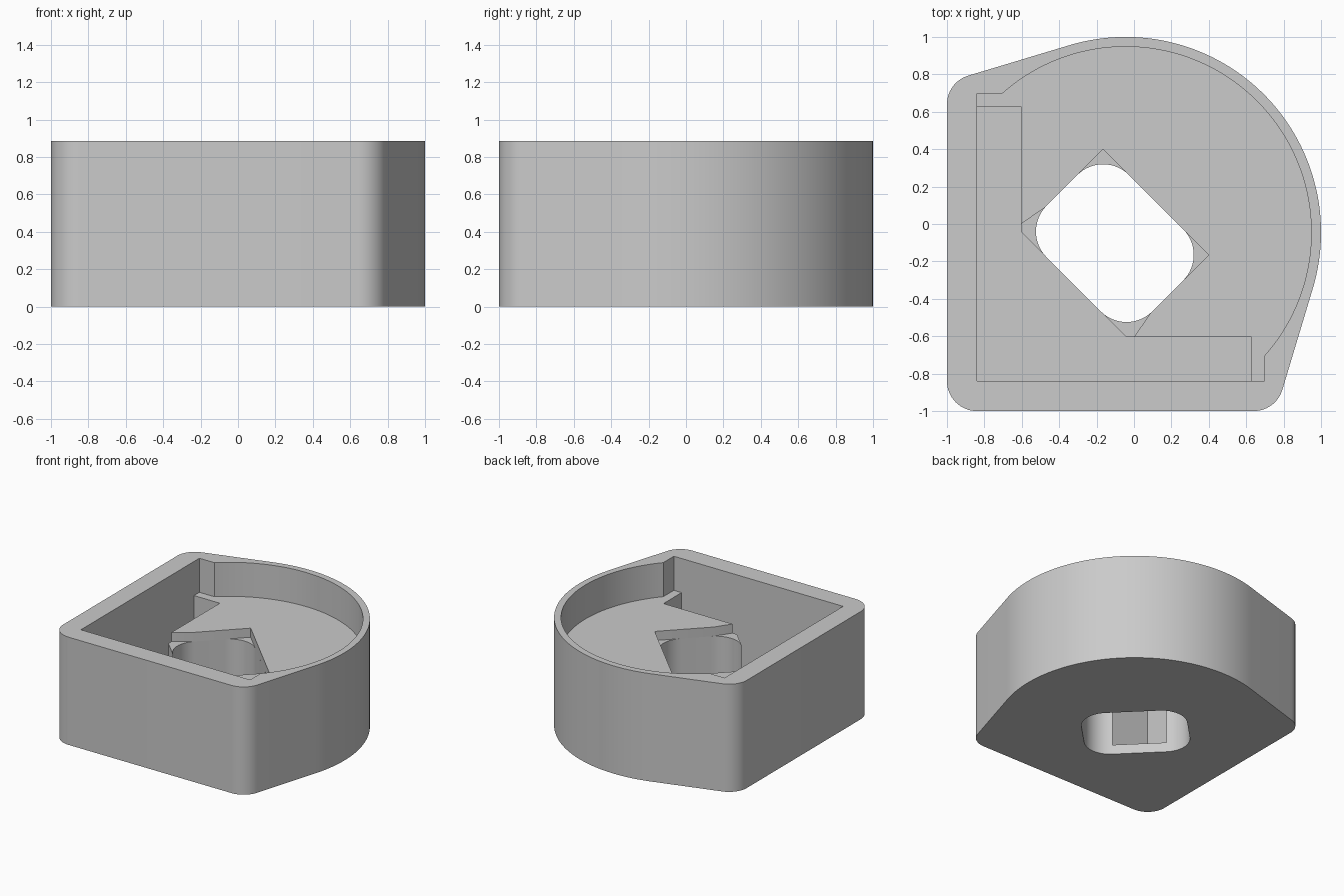
import bpy
import bmesh
from math import cos, sin, pi, radians, atan2
from mathutils import Vector
from mathutils.geometry import convex_hull_2d

default_cube = bpy.data.objects.get("Cube")
if default_cube:
    bpy.data.objects.remove(default_cube, do_unlink=True)

HEIGHT = 0.885
PLATFORM = 0.605      # raised floor inside the rim
LEDGE = 0.53          # small corner ledges around the opening
CHANNEL = 0.08        # bottom of the L-shaped channel
CENTRE = (-0.045, -0.045)


def arc(centre, radius, start, end, steps):
    """Points along an arc, angles in degrees."""
    angles = [radians(start + (end - start) * i / steps) for i in range(steps + 1)]
    return [(centre[0] + radius * cos(a), centre[1] + radius * sin(a)) for a in angles]


def mirrored(points):
    """Complete a profile that is symmetric about the x = y diagonal."""
    return points + [(y, x) for x, y in reversed(points)]


def prism(name, outline, bottom, top):
    """Extrude a flat outline between two heights."""
    bm = bmesh.new()
    face = bm.faces.new([bm.verts.new((x, y, bottom)) for x, y in outline])
    up = bmesh.ops.extrude_face_region(bm, geom=[face])["geom"]
    bmesh.ops.translate(bm, vec=(0, 0, top - bottom),
                        verts=[v for v in up if isinstance(v, bmesh.types.BMVert)])
    bmesh.ops.recalc_face_normals(bm, faces=bm.faces)
    mesh = bpy.data.meshes.new(name)
    bm.to_mesh(mesh)
    bm.free()
    obj = bpy.data.objects.new(name, mesh)
    bpy.context.collection.objects.link(obj)
    return obj


def cut(target, cutter):
    """Subtract the cutter and discard it."""
    mod = target.modifiers.new("cut", "BOOLEAN")
    mod.operation = "DIFFERENCE"
    mod.solver = "EXACT"
    mod.object = cutter
    bpy.context.view_layer.objects.active = target
    bpy.ops.object.modifier_apply(modifier=mod.name)
    bpy.data.objects.remove(cutter, do_unlink=True)


# Outer body: hull around one large arc and three corner arcs
cloud = arc(CENTRE, 1.045, -17, 107, 90)
cloud += arc((-0.84, 0.64), 0.16, 106, 180, 16)
cloud += arc((-0.84, -0.84), 0.16, 180, 270, 16)
cloud += arc((0.64, -0.84), 0.16, 270, 344, 16)
hull = convex_hull_2d([Vector(p) for p in cloud])
housing = prism("housing", [cloud[i] for i in hull], 0, HEIGHT)

# Round upper cavity with two straight sides
swing = atan2(0.698 + 0.045, -0.703 + 0.045) * 180 / pi
cavity = arc(CENTRE, 0.993, 90 - swing, swing, 100)
cavity += [(-0.84, 0.698), (-0.84, -0.84), (0.698, -0.84)]
cut(housing, prism("cavity_cutter", cavity, PLATFORM, 1))

# L-shaped channel, opening into the central hole on its diagonal side
channel = mirrored([(-0.84, -0.84), (-0.84, 0.628), (-0.605, 0.628), (-0.605, -0.04),
                    (-0.467, -0.178), (-0.42, -0.13)])[:-1]
cut(housing, prism("channel_cutter", channel, CHANNEL, 0.7))

# Sharp-cornered recess in the platform around the hole
recess = mirrored([(-0.7, -0.1), (-0.7, 0), (-0.605, 0), (-0.48, 0.085), (-0.165, 0.4)])
cut(housing, prism("recess_cutter", recess, LEDGE, 0.68))

# Rounded rectangular hole, turned by 45 degrees
half_long, half_short, radius = 0.3995, 0.3111, 0.195
hole = []
for sx, sy, start in ((1, 1, 0), (-1, 1, 90), (-1, -1, 180), (1, -1, 270)):
    hole += arc((sx * (half_short - radius), sy * (half_long - radius)),
                radius, start, start + 90, 16)
k = cos(pi / 4)
hole = [(-0.1025 + k * (x - y), -0.1025 + k * (x + y)) for x, y in hole]
cut(housing, prism("hole_cutter", hole, -0.1, LEDGE + 0.02))

# Single grey material
grey = bpy.data.materials.new("grey")
grey.use_nodes = True
colour = (0.595, 0.595, 0.595, 1)
grey.diffuse_color = colour
grey.node_tree.nodes["Principled BSDF"].inputs["Base Color"].default_value = colour
housing.data.materials.clear()
housing.data.materials.append(grey)

# Smooth curves, crisp edges
bpy.ops.object.select_all(action="DESELECT")
housing.select_set(True)
bpy.context.view_layer.objects.active = housing
bpy.ops.object.shade_smooth_by_angle(angle=radians(20))
